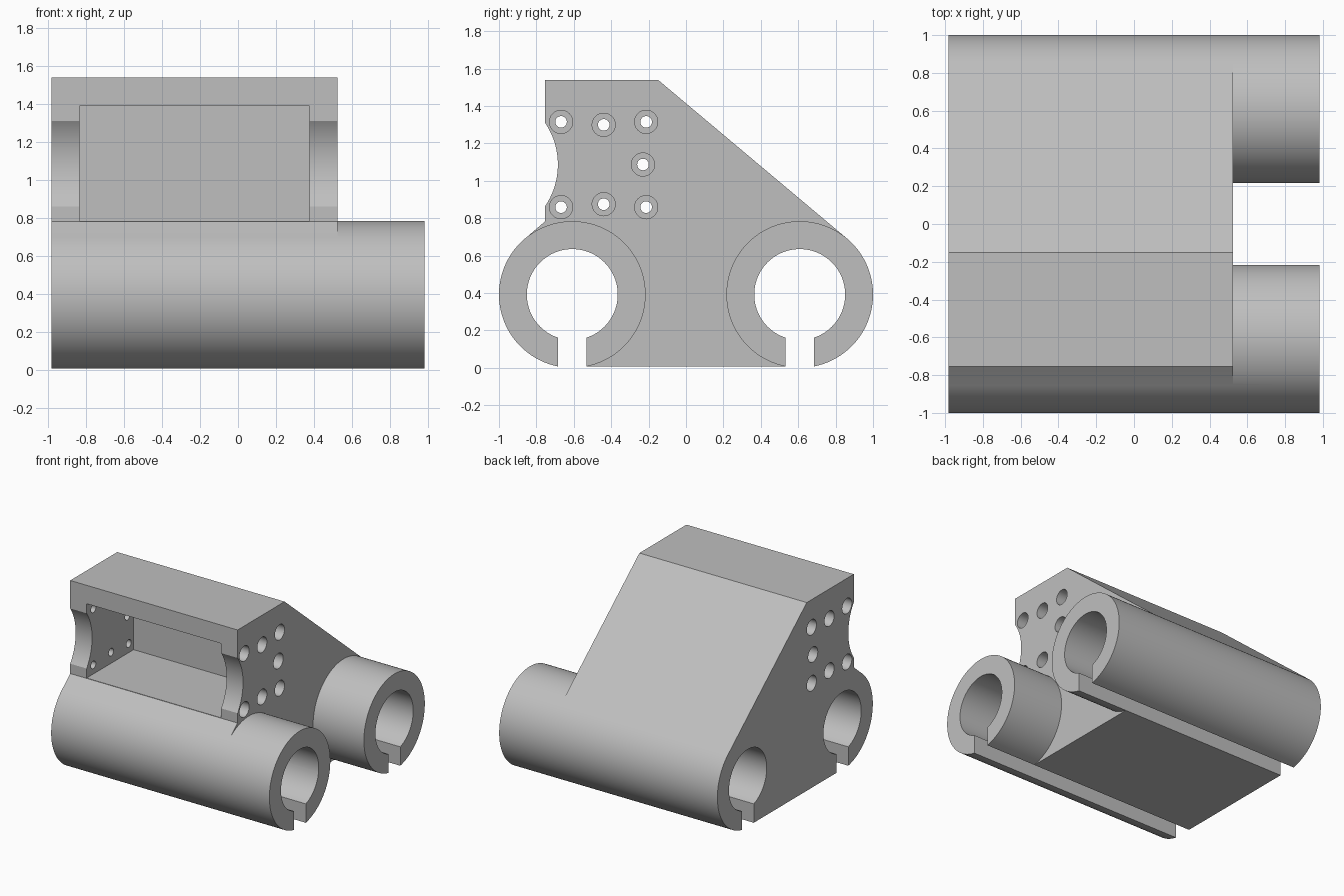
import bpy, bmesh
from math import cos, sin, pi, radians, sqrt

cube = bpy.data.objects.get("Cube")
if cube:
    bpy.data.objects.remove(cube, do_unlink=True)

# Main sizes
LEFT, RIGHT = 0.983, -0.983      # ends of the tubes
BODY_END = 0.525                 # body stops short of the tubes
TUBE_Y, TUBE_Z, TUBE_R, BORE_R = 0.608, 0.392, 0.392, 0.243
SLOT = 0.076                     # half width of the clamp slot
WALL = 0.148
POCKET_Z = 0.785

grey = bpy.data.materials.new("light grey")
grey.use_nodes = True
grey.diffuse_color = (0.52, 0.52, 0.52, 1)
grey.node_tree.nodes["Principled BSDF"].inputs["Base Color"].default_value = (0.52, 0.52, 0.52, 1)


def prism(name, profile, x0, x1):
    """Extrude a (y, z) profile along x."""
    bm = bmesh.new()
    face = bm.faces.new([bm.verts.new((x0, y, z)) for y, z in profile])
    grown = bmesh.ops.extrude_face_region(bm, geom=[face])
    verts = [g for g in grown["geom"] if isinstance(g, bmesh.types.BMVert)]
    bmesh.ops.translate(bm, verts=verts, vec=(x1 - x0, 0, 0))
    bmesh.ops.recalc_face_normals(bm, faces=bm.faces)
    mesh = bpy.data.meshes.new(name)
    bm.to_mesh(mesh)
    bm.free()
    mesh.materials.append(grey)
    obj = bpy.data.objects.new(name, mesh)
    bpy.context.collection.objects.link(obj)
    return obj


def arc(y, z, r, a0, a1, n):
    return [(y + r * cos(radians(a0 + (a1 - a0) * i / n)),
             z + r * sin(radians(a0 + (a1 - a0) * i / n))) for i in range(n + 1)]


def cylinder(name, y, z, r, x0, x1, n):
    return prism(name, arc(y, z, r, 0, 360, n)[:-1], x0, x1)


def box(name, y0, y1, z0, z1, x0, x1):
    return prism(name, [(y0, z0), (y1, z0), (y1, z1), (y0, z1)], x0, x1)


def combine(target, tool, operation):
    mod = target.modifiers.new(operation, "BOOLEAN")
    mod.operation, mod.object, mod.solver = operation, tool, "EXACT"
    bpy.context.view_layer.objects.active = target
    bpy.ops.object.modifier_apply(modifier=mod.name)
    bpy.data.objects.remove(tool, do_unlink=True)


# Body: sloped back, scooped front, sides tangent to the two tubes
slot_z = TUBE_Z - sqrt(TUBE_R ** 2 - SLOT ** 2)
scoop = arc(-1.082, 1.087, 0.397, 34.5, -34.5, 24)
profile = [(-TUBE_Y + SLOT, slot_z), (TUBE_Y - SLOT, slot_z), (TUBE_Y, TUBE_Z),
           (0.86, 0.692), (-0.15, 1.54), (-0.755, 1.54)]
profile += scoop + [(-0.755, POCKET_Z - 0.003), (-0.864, 0.688), (-TUBE_Y, TUBE_Z)]
body = prism("bearing_carriage", profile, RIGHT, BODY_END)

# Tubes, then their bores and clamp slots
for y in (-TUBE_Y, TUBE_Y):
    combine(body, cylinder("tube", y, TUBE_Z, TUBE_R, RIGHT, LEFT, 128), "UNION")
for y in (-TUBE_Y, TUBE_Y):
    combine(body, cylinder("bore", y, TUBE_Z, BORE_R, -1.2, 1.2, 96), "DIFFERENCE")
    combine(body, box("slot", y - SLOT, y + SLOT, -0.2, 0.3, -1.2, 1.2), "DIFFERENCE")

# Front pocket between the side walls
combine(body, box("pocket", -1.3, -0.15, POCKET_Z, 1.39, RIGHT + WALL, BODY_END - WALL), "DIFFERENCE")

# Screw holes, counterbored from outside, in both walls
holes = [(-0.23, 1.087)]
for side in (-1, 1):
    holes += [(-0.668, 1.087 + side * 0.228), (-0.44, 1.087 + side * 0.212),
              (-0.213, 1.087 + side * 0.228)]
for y, z in holes:
    combine(body, cylinder("screw_hole", y, z, 0.031, -1.2, 0.7, 24), "DIFFERENCE")
    for x0, x1 in ((-1.2, RIGHT + 0.09), (BODY_END - 0.09, 0.7)):
        combine(body, cylinder("counterbore", y, z, 0.062, x0, x1, 32), "DIFFERENCE")

# Smooth curved walls, keep edges sharp
bpy.ops.object.select_all(action="DESELECT")
body.select_set(True)
bpy.context.view_layer.objects.active = body
bpy.ops.object.shade_smooth_by_angle(angle=radians(25))
